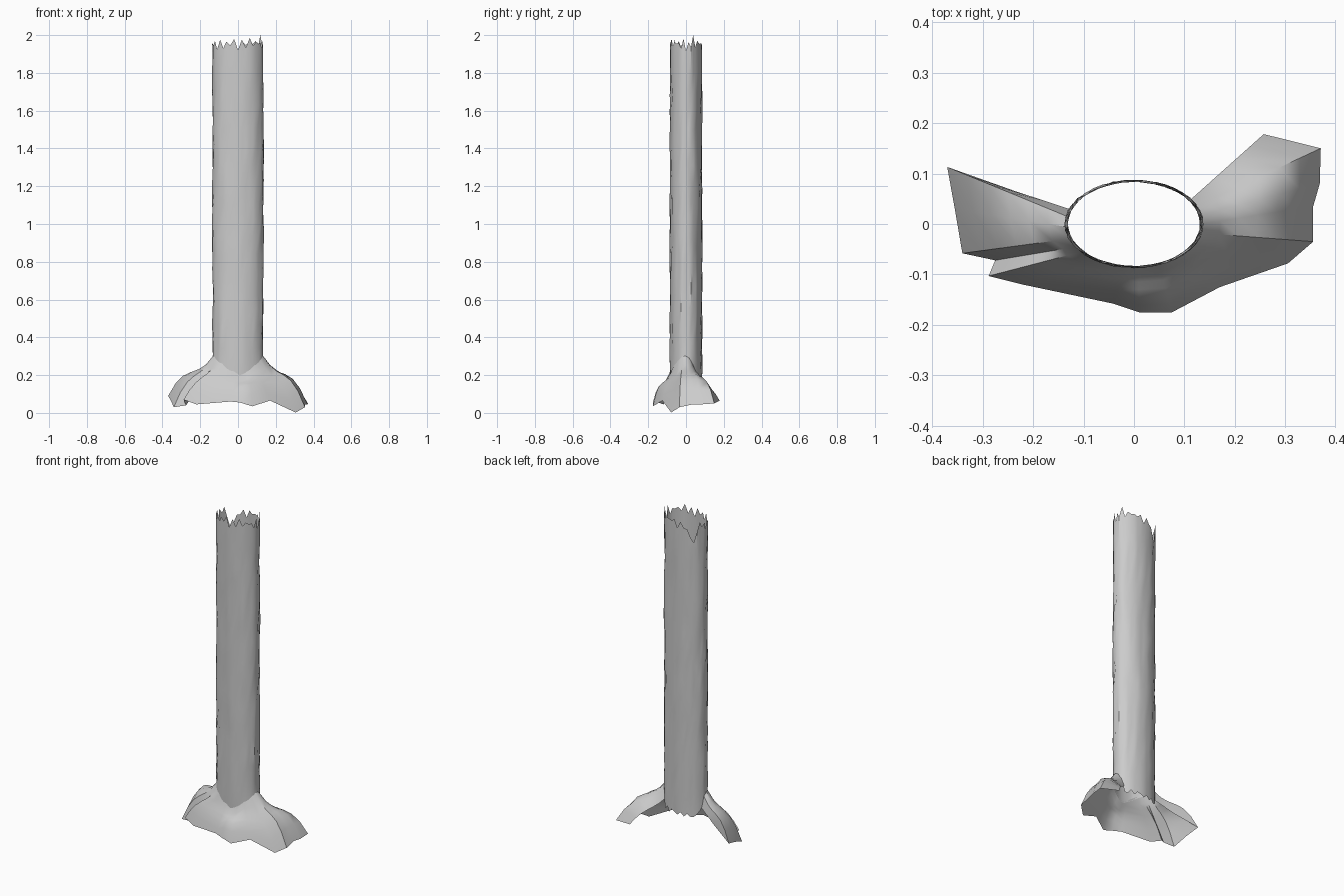
import bpy, bmesh, math, random

if "Cube" in bpy.data.objects:
    bpy.data.objects.remove(bpy.data.objects["Cube"])

random.seed(7)
RX, RY = 0.134, 0.085

# Root columns: trunk angle, height where it leaves the trunk, outer tip x, y, z, bulge
ROOTS = [
    (34, .21, .257, .178, .065, .02),
    (24, .26, .370, .150, .050, .06),
    (12, .29, .368, .080, .045, .075),
    (0, .30, .355, .035, .045, .06),
    (-12, .30, .355, -.035, .030, .07),
    (-28, .28, .305, -.078, .002, .04),
    (-50, .25, .170, -.125, .065, .01),
    (-68, .22, .075, -.175, .035, .06),
    (-86, .20, .010, -.175, .055, .05),
    (-99, .22, -.040, -.158, .060, .00),
    (-128, .26, -.220, -.120, .045, .04),
    (-140, .27, -.288, -.103, .070, .03),
    (-148, .28, -.275, -.072, .040, .00),
    (-160, .30, -.340, -.058, .030, .06),
    (-176, .30, -.355, .030, .065, .07),
    (-190, .28, -.370, .113, .090, .06),
    (-200, .21, -.235, .065, .150, .00),
]


def make_object(name, grid, closed):
    bm = bmesh.new()
    rows = [[bm.verts.new(p) for p in row] for row in grid]
    n = len(rows[0])
    for a, b in zip(rows, rows[1:]):
        for i in range(n if closed else n - 1):
            j = (i + 1) % n
            bm.faces.new((a[i], a[j], b[j], b[i]))
    bmesh.ops.recalc_face_normals(bm, faces=bm.faces)
    # point normals away from the trunk axis
    if sum(f.normal.dot((f.calc_center_median().x, f.calc_center_median().y, .2))
           for f in bm.faces) < 0:
        bmesh.ops.reverse_faces(bm, faces=bm.faces)
    mesh = bpy.data.meshes.new(name)
    bm.to_mesh(mesh)
    bm.free()
    obj = bpy.data.objects.new(name, mesh)
    bpy.context.collection.objects.link(obj)
    bpy.ops.object.select_all(action='DESELECT')
    bpy.context.view_layer.objects.active = obj
    obj.select_set(True)
    bpy.ops.object.shade_smooth_by_angle(angle=math.radians(40))
    return obj


def ellipse(deg, k=1.0):
    a = math.radians(deg)
    return RX * k * math.cos(a), RY * k * math.sin(a)


def trunk_bottom(deg):
    """Lower trunk edge: follows the roots, torn off short at the back."""
    d = deg if deg <= 90 else deg - 360
    for p, q in zip(ROOTS, ROOTS[1:]):
        if q[0] <= d <= p[0]:
            t = (p[0] - d) / (p[0] - q[0])
            return p[1] + (q[1] - p[1]) * t - .01
    return random.uniform(.155, .2)


# Trunk: open oval tube with rough bark and a splintered top
SEGS, ROWS = 40, 17
angles = [360 * i / SEGS for i in range(SEGS)]
bottoms = [trunk_bottom(a) for a in angles]
tops = [random.uniform(1.955, 1.99) if i % 2 else random.uniform(1.91, 1.955)
        for i in range(SEGS)]
tops[3] = 2.0
for i, z in ((13, 1.92), (14, 1.87), (15, 1.84), (16, 1.91)):
    tops[i] = z
trunk = []
for r in range(ROWS + 1):
    row = []
    for a, zb, zt in zip(angles, bottoms, tops):
        rough = 1 if r == 0 else 1 + random.uniform(-.03, .035)
        z = zt if r == ROWS else zb + (1.80 - zb) * r / (ROWS - 1)
        if 0 < r < ROWS - 1:
            z += random.uniform(-.02, .02)
        row.append((*ellipse(a, rough), z))
    trunk.append(row)
make_object("trunk", trunk, True)

# Roots: folded skirt flaring out of the front and both sides
STEPS = 6
skirt = []
for r in range(STEPS + 1):
    s = r / STEPS
    row = []
    for deg, z0, x1, y1, z1, bulge in ROOTS:
        x0, y0 = ellipse(deg)
        z = z0 + (z1 - z0) * s + bulge * math.sin(math.pi * s) * (2 * s - .5)
        row.append((x0 + (x1 - x0) * s, y0 + (y1 - y0) * s, z))
    skirt.append(row)
make_object("root_flare", skirt, False)
